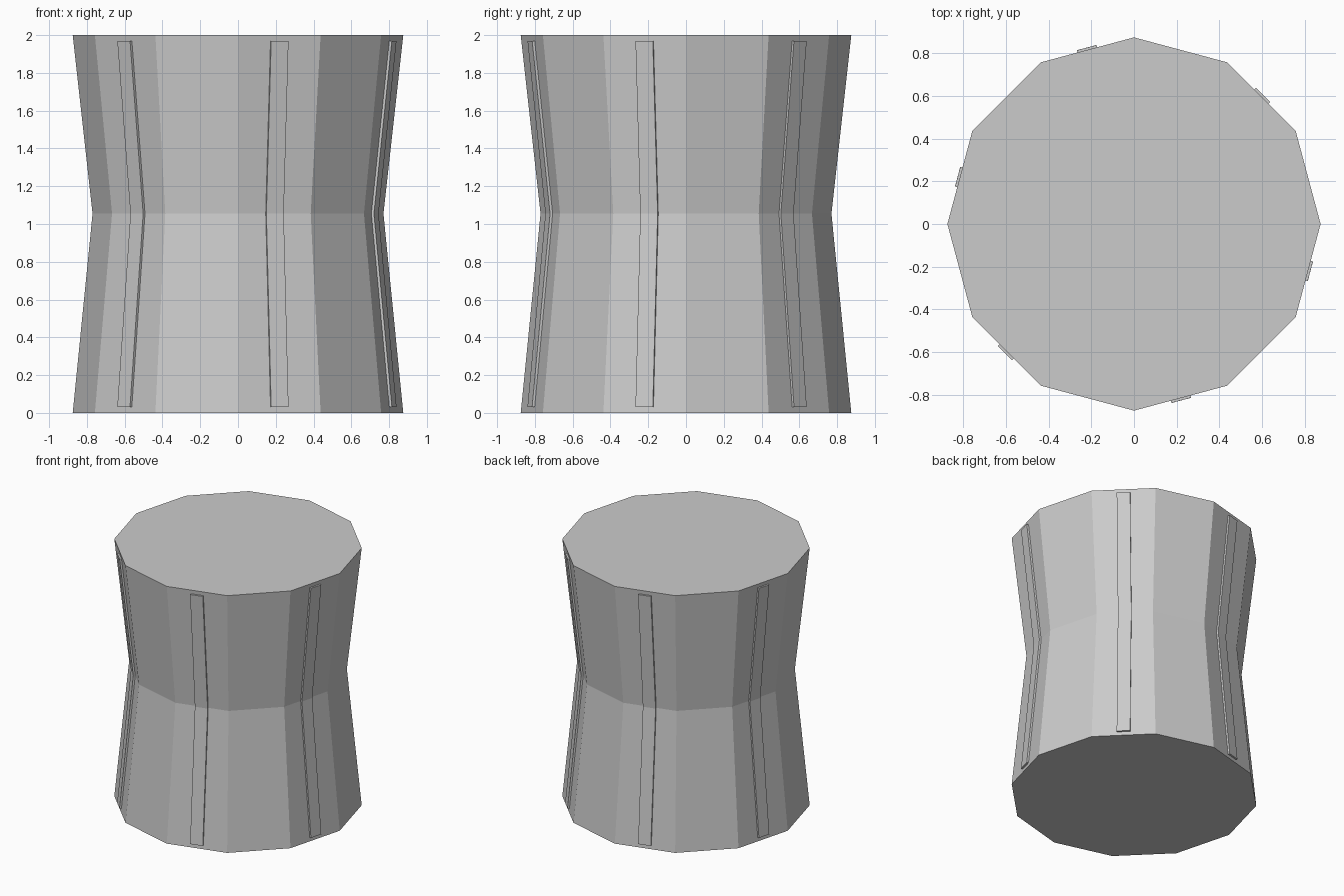
import bpy, bmesh
from math import cos, sin, pi, radians

if "Cube" in bpy.data.objects:
    bpy.data.objects.remove(bpy.data.objects["Cube"])

SIDES, END_R, WAIST_R, WAIST_Z, HEIGHT = 12, 0.875, 0.77, 1.055, 2.0


def make_object(name, rings):
    """Loft equal-length rings of points into a capped solid."""
    bm = bmesh.new()
    rows = [[bm.verts.new(p) for p in ring] for ring in rings]
    n = len(rows[0])
    for low, high in zip(rows, rows[1:]):
        for i in range(n):
            j = (i + 1) % n
            bm.faces.new((low[i], low[j], high[j], high[i]))
    bm.faces.new(rows[0][::-1])
    bm.faces.new(rows[-1])
    bmesh.ops.recalc_face_normals(bm, faces=bm.faces)
    mesh = bpy.data.meshes.new(name)
    bm.to_mesh(mesh)
    bm.free()
    ob = bpy.data.objects.new(name, mesh)
    bpy.context.collection.objects.link(ob)
    return ob


def radius(z):
    t = z / WAIST_Z if z <= WAIST_Z else (HEIGHT - z) / (HEIGHT - WAIST_Z)
    return END_R + (WAIST_R - END_R) * t


# Waisted twelve-sided drum body
make_object("drum_body", [
    [(radius(z) * cos(2 * pi * i / SIDES), radius(z) * sin(2 * pi * i / SIDES), z)
     for i in range(SIDES)]
    for z in (0, WAIST_Z, HEIGHT)])


# Flat straps centred on every second side, bent at the waist
def strap(name, angle, width=0.095, lift=0.014, sink=0.015):
    c, s = cos(angle), sin(angle)
    rings = []
    for z in (0.03, WAIST_Z, 1.97):
        face = radius(z) * cos(pi / SIDES)
        corners = [(face - sink, -width / 2), (face + lift, -width / 2),
                   (face + lift, width / 2), (face - sink, width / 2)]
        rings.append([(r * c - t * s, r * s + t * c, z) for r, t in corners])
    make_object(name, rings)


for k in range(6):
    strap(f"strap_{k + 1}", radians(-75 + 60 * k))
